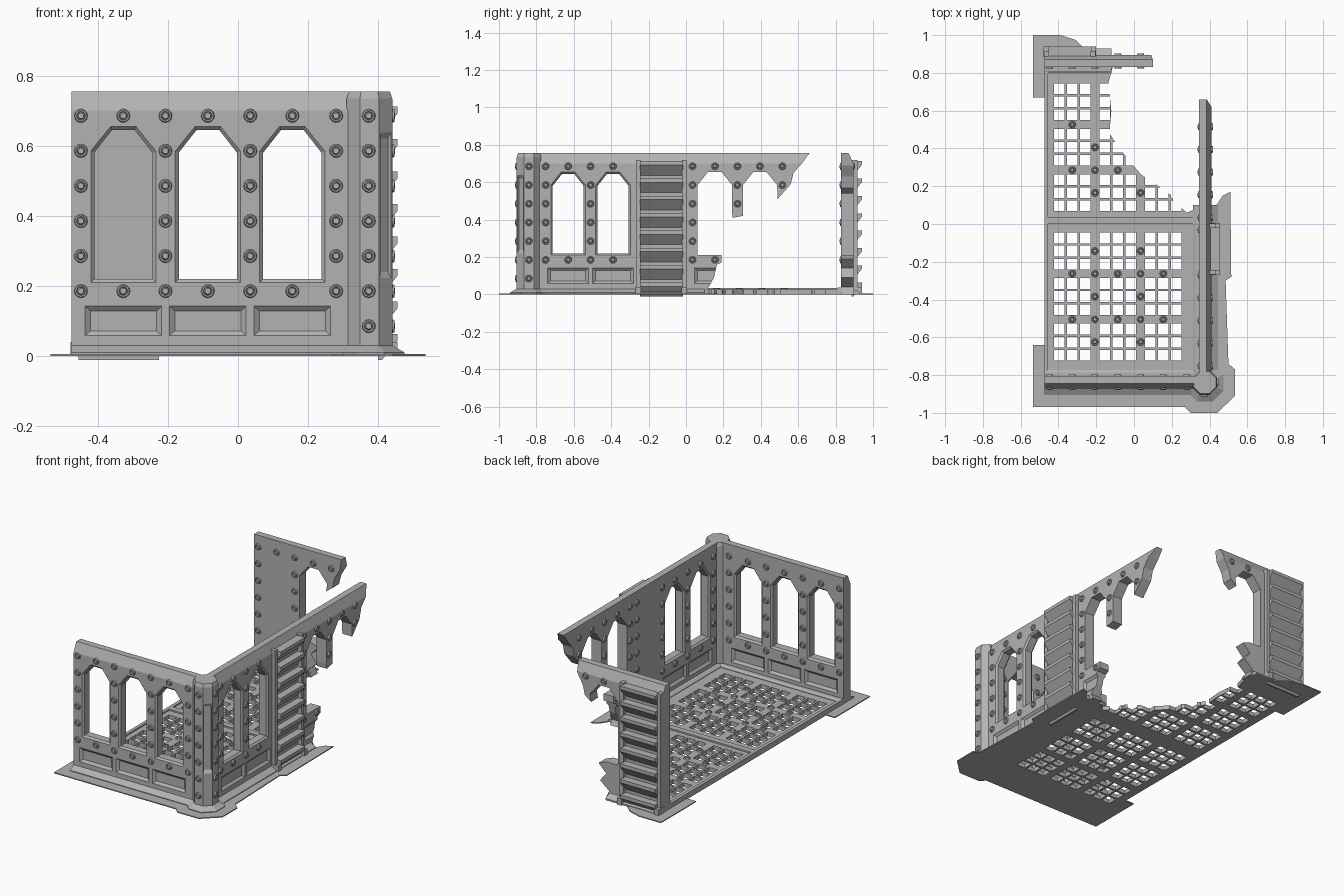
import bpy, bmesh, math
from mathutils import Vector, Matrix

if "Cube" in bpy.data.objects:
    bpy.data.objects.remove(bpy.data.objects["Cube"])

stone = bpy.data.materials.new("stone grey")
stone.use_nodes = True
stone.diffuse_color = (0.45, 0.45, 0.45, 1)
stone.node_tree.nodes["Principled BSDF"].inputs["Base Color"].default_value = (0.45, 0.45, 0.45, 1)

THICK, TOP, STEP = 0.065, 0.755, 0.241

# Wall frames: (along u, outward v, up z) to world
FRONT = lambda u, v, z: Vector((u, -0.805 - v, z))
RIGHT = lambda u, v, z: Vector((0.345 + v, u, z))
BACK = lambda u, v, z: Vector((u, 0.83 + v, z))
FLAT = lambda u, v, z: Vector((u, v, z))


def loft(bm, loops):
    """Closed solid through equal-length loops of points."""
    rings = [[bm.verts.new(p) for p in loop] for loop in loops]
    n = len(rings[0])
    faces = [bm.faces.new(rings[0][::-1]), bm.faces.new(rings[-1])]
    for a, b in zip(rings, rings[1:]):
        for i in range(n):
            j = (i + 1) % n
            faces.append(bm.faces.new((a[i], a[j], b[j], b[i])))
    bmesh.ops.recalc_face_normals(bm, faces=faces)


def box(bm, x0, x1, y0, y1, z0, z1, frame=FLAT):
    loft(bm, [[frame(x, y, z) for x, y in ((x0, y0), (x1, y0), (x1, y1), (x0, y1))] for z in (z0, z1)])


def strip(bm, frame, u0, u1, profile):
    """Extrude a (v, z) profile along a wall."""
    loft(bm, [[frame(u, v, z) for v, z in profile] for u in (u0, u1)])


def finish(name, bm):
    mesh = bpy.data.meshes.new(name)
    bm.to_mesh(mesh)
    bm.free()
    mesh.materials.append(stone)
    obj = bpy.data.objects.new(name, mesh)
    bpy.context.collection.objects.link(obj)
    return obj


def carve(obj, cutter_bm):
    cutter = finish("cutter", cutter_bm)
    cutter.hide_render = True
    mod = obj.modifiers.new("openings", "BOOLEAN")
    mod.operation, mod.solver, mod.object = "DIFFERENCE", "EXACT", cutter
    bpy.context.view_layer.objects.active = obj
    bpy.ops.object.modifier_apply(modifier=mod.name)
    bpy.data.objects.remove(cutter)


def arch(c, grow):
    """Clipped-corner window outline around centre c."""
    w, s = 0.083 + grow, 0.032 + grow * 0.4
    b, k, t = 0.22 - grow, 0.58 + grow * 0.4, 0.645 + grow
    return [(c - w, b), (c + w, b), (c + w, k), (c + s, t), (c - s, t), (c - w, k)]


def wall(name, frame, outline, windows, panels):
    bm = bmesh.new()
    loft(bm, [[frame(u, v, z) for u, z in outline] for v in (0, THICK)])
    # sloped coping on the outer top edge
    bmesh.ops.bisect_plane(bm, geom=bm.verts[:] + bm.edges[:] + bm.faces[:],
                           plane_co=(0, 0, 0.7), plane_no=(0, 0, 1))
    out = frame(0, 1, 0) - frame(0, 0, 0)
    base = frame(0, 0, 0)
    for vert in bm.verts:
        if vert.co.z > TOP - 0.01 and (vert.co - base).dot(out) > THICK / 2:
            vert.co -= out * 0.025
    obj = finish(name, bm)
    cut = bmesh.new()
    for c in windows:
        stations = ((-0.01, 0.02), (0.01, 0), (THICK - 0.01, 0), (THICK + 0.01, 0.02))
        loft(cut, [[frame(u, v, z) for u, z in arch(c, g)] for v, g in stations])
    for c in panels:
        for face, d in ((0, 1), (THICK, -1)):
            loops = []
            for depth, w, h in ((-0.01, 0.122, 0.054), (0.012, 0.094, 0.028)):
                loops.append([frame(c + a * w, face + d * depth, 0.1 + b * h)
                              for a, b in ((-1, -1), (1, -1), (1, 1), (-1, 1))])
            loft(cut, loops)
    carve(obj, cut)


def rivet(bm, origin, normal):
    rot = normal.to_track_quat("Z", "Y").to_matrix()
    loops = []
    for r, h in ((0.02, -0.002), (0.017, 0.007), (0.013, 0.007), (0.011, 0.003), (0.008, 0.008)):
        loops.append([origin + rot @ Vector((r * math.cos(a * math.pi / 6), r * math.sin(a * math.pi / 6), h))
                      for a in range(12)])
    loft(bm, loops)


def wall_rivets(bm, frame, spots, sides=(0, 1)):
    out = frame(0, 1, 0) - frame(0, 0, 0)
    for u, z in spots:
        for s in sides:
            rivet(bm, frame(u, THICK * s, z), out * (2 * s - 1))


def column(u, low=0):
    return [(u, 0.185 + 0.1 * i) for i in range(low, 6)]


def louvre(name, frame, u0, u1):
    bm = bmesh.new()
    for i in range(8):
        t = 0.712 - 0.0927 * i
        strip(bm, frame, u0 + 0.02, u1 - 0.02,
              [(THICK - 0.01, t), (0.11, t), (0.11, t - 0.02), (THICK, t - 0.075), (THICK - 0.01, t - 0.075)])
    for u in (u0, u1 - 0.024):
        box(bm, u, u + 0.024, THICK - 0.01, THICK + 0.022, 0, 0.72, frame)
        box(bm, u - 0.003, u + 0.027, THICK - 0.01, THICK + 0.045, 0, 0.04, frame)
    finish(name, bm)


# Walls, the side and back ones ending in torn edges
mid = [-0.327 + STEP * i for i in range(3)]
wall("front_wall", FRONT, [(-0.475, 0), (0.375, 0), (0.375, TOP), (-0.475, TOP)], mid, mid)
wall("right_wall", RIGHT, [
    (-0.84, 0), (0.13, 0), (0.115, 0.03), (0.15, 0.09), (0.165, 0.16), (0.19, 0.17), (0.19, 0.21),
    (0.062, 0.21), (0.062, 0.585), (0.118, 0.655), (0.19, 0.655), (0.246, 0.585), (0.246, 0.44),
    (0.25, 0.41), (0.305, 0.42), (0.305, 0.585), (0.36, 0.655), (0.43, 0.655), (0.487, 0.585),
    (0.49, 0.51), (0.53, 0.555), (0.56, 0.59), (0.575, 0.65), (0.62, 0.7), (0.66, TOP), (-0.84, TOP)],
    [-0.63, -0.39], [-0.63, -0.39, 0.155])
wall("back_wall", BACK, [
    (-0.475, 0), (-0.1, 0), (-0.12, 0.04), (-0.06, 0.09), (-0.1, 0.14), (-0.05, 0.19), (-0.1, 0.21),
    (-0.177, 0.21), (-0.177, 0.585), (-0.12, 0.655), (-0.05, 0.655), (0.007, 0.585), (0.0, 0.54),
    (0.04, 0.57), (0.055, 0.63), (0.09, 0.69), (0.1, TOP), (-0.475, TOP)], [], [])

# Rivets
bm = bmesh.new()
for u in (-0.448, -0.207, 0.035, 0.28):
    wall_rivets(bm, FRONT, column(u))
wall_rivets(bm, FRONT, [(u, z) for u in mid for z in (0.185, 0.685)])
for u in (-0.75, -0.51):
    wall_rivets(bm, RIGHT, column(u))
for u in (-0.27, -0.03):
    wall_rivets(bm, RIGHT, column(u), (0,))
wall_rivets(bm, RIGHT, column(0.035, -1)[1:])
wall_rivets(bm, RIGHT, [(u, z) for u in (-0.63, -0.39) for z in (0.185, 0.685)])
wall_rivets(bm, RIGHT, [(0.155, 0.185), (0.155, 0.685), (0.395, 0.685), (0.515, 0.685), (0.515, 0.585)])
wall_rivets(bm, RIGHT, column(0.275, 3))
for u in (-0.448, -0.207):
    wall_rivets(bm, BACK, column(u), (0,))
wall_rivets(bm, BACK, [(-0.327, 0.185), (-0.327, 0.685)], (0,))
wall_rivets(bm, BACK, [(-0.085, 0.685), (0.035, 0.685)])
for u, z in column(0, -1):
    rivet(bm, Vector((0.373, -0.905, z)), Vector((0, -1, 0)))
    rivet(bm, Vector((0.44, -0.84, z)), Vector((1, 0, 0)))
finish("wall_rivets", bm)

# Louvred shutters
louvre("right_louvre", RIGHT, -0.267, 0.003)
louvre("back_louvre", BACK, -0.475, -0.205)


# Octagonal corner column with a recessed outer facet
def octagon(r, z):
    k = r / math.cos(math.pi / 8)
    return [Vector((0.375 + k * math.cos((i + 0.5) * math.pi / 4),
                    -0.84 + k * math.sin((i + 0.5) * math.pi / 4), z)) for i in range(8)]


bm = bmesh.new()
loft(bm, [octagon(0.065, 0), octagon(0.065, TOP - 0.02), octagon(0.058, TOP)])
pillar = finish("corner_column", bm)
cut = bmesh.new()
strip(cut, FLAT, -0.021, 0.021, [(0.053, 0.24), (0.08, 0.2), (0.08, 0.66), (0.053, 0.62)])
cut.transform(Matrix.Translation((0.375, -0.84, 0)) @ Matrix.Rotation(-math.pi * 0.75, 4, "Z"))
carve(pillar, cut)
bm = bmesh.new()
loft(bm, [octagon(0.1, 0), octagon(0.1, 0.01), octagon(0.066, 0.03)])
finish("column_foot", bm)

# Skirtings at the foot of each wall
bm = bmesh.new()
outer = [(THICK - 0.01, 0), (0.1, 0), (0.1, 0.01), (THICK, 0.03), (THICK - 0.01, 0.03)]
inner = [(0.01, 0), (-0.032, 0), (-0.032, 0.028), (-0.02, 0.036), (0.01, 0.036)]
for frame, u0, u1 in ((FRONT, -0.475, 0.375), (RIGHT, -0.84, 0.1), (BACK, -0.475, -0.12)):
    strip(bm, frame, u0, u1, outer)
    strip(bm, frame, u0, u1, inner)
finish("skirtings", bm)

# Grated floor with a broken corner
edge = [(-0.475, -0.81), (0.35, -0.81), (0.35, 0.09), (0.28, 0.06), (0.21, 0.12), (0.2, 0.15), (0.13, 0.2),
        (0.04, 0.26), (-0.03, 0.34), (-0.09, 0.42), (-0.13, 0.48), (-0.12, 0.6), (-0.135, 0.75),
        (-0.11, 0.84), (-0.475, 0.84)]
bm = bmesh.new()
loft(bm, [[Vector((x, y, z)) for x, y in edge] for z in (0, 0.025)])
floor = finish("floor_grating", bm)
cut = bmesh.new()
rows = [c + STEP * i for c in (-0.625, 0.165) for i in range(3)]
for cx in mid:
    for cy in rows:
        for i in (-1, 0, 1):
            for j in (-1, 0, 1):
                x, y = cx + i * 0.069, cy + j * 0.069
                box(cut, x - 0.028, x + 0.028, y - 0.028, y + 0.028, -0.1, 0.1)
carve(floor, cut)

# Floor kerbs and cross rail
bm = bmesh.new()
box(bm, -0.475, -0.455, -0.8, 0.83, 0, 0.034)
box(bm, -0.455, 0.32, 0.0, 0.036, 0.01, 0.034)
finish("floor_kerbs", bm)

# Floor rivets
bm = bmesh.new()
up = Vector((0, 0, 1))
bars_x, bars_y = (-0.207, 0.035), (-0.505, -0.263, 0.285, 0.526)
spots = [(x, y) for x in mid for y in bars_y] + [(x, y) for x in bars_x for y in rows + list(bars_y)]
for x, y in spots:
    if y < 0 or y < 0.31 - 0.95 * x and (x < -0.15 or y < 0.3):
        rivet(bm, Vector((x, y, 0.025)), up)
finish("floor_rivets", bm)

# Thin ground plates under the walls
front_plate = [(-0.535, -0.97), (0.27, -0.97), (0.3, -1), (0.44, -1), (0.535, -0.91), (0.535, -0.77),
               (0.5, -0.74), (0.485, -0.3), (0.515, -0.28), (0.51, 0.17), (0.47, 0.15), (0.43, 0.09),
               (0.345, 0.09), (0.345, -0.8), (-0.475, -0.8), (-0.475, -0.64), (-0.535, -0.64)]
back_plate = [(-0.535, 0.67), (-0.475, 0.67), (-0.475, 0.83), (-0.12, 0.83), (-0.16, 0.9), (-0.27, 0.935),
              (-0.31, 0.975), (-0.39, 1), (-0.535, 1)]
for name, pts in (("front_ground_plate", front_plate), ("back_ground_plate", back_plate)):
    bm = bmesh.new()
    loft(bm, [[Vector((x, y, z)) for x, y in pts] for z in (0, 0.006)])
    finish(name, bm)
